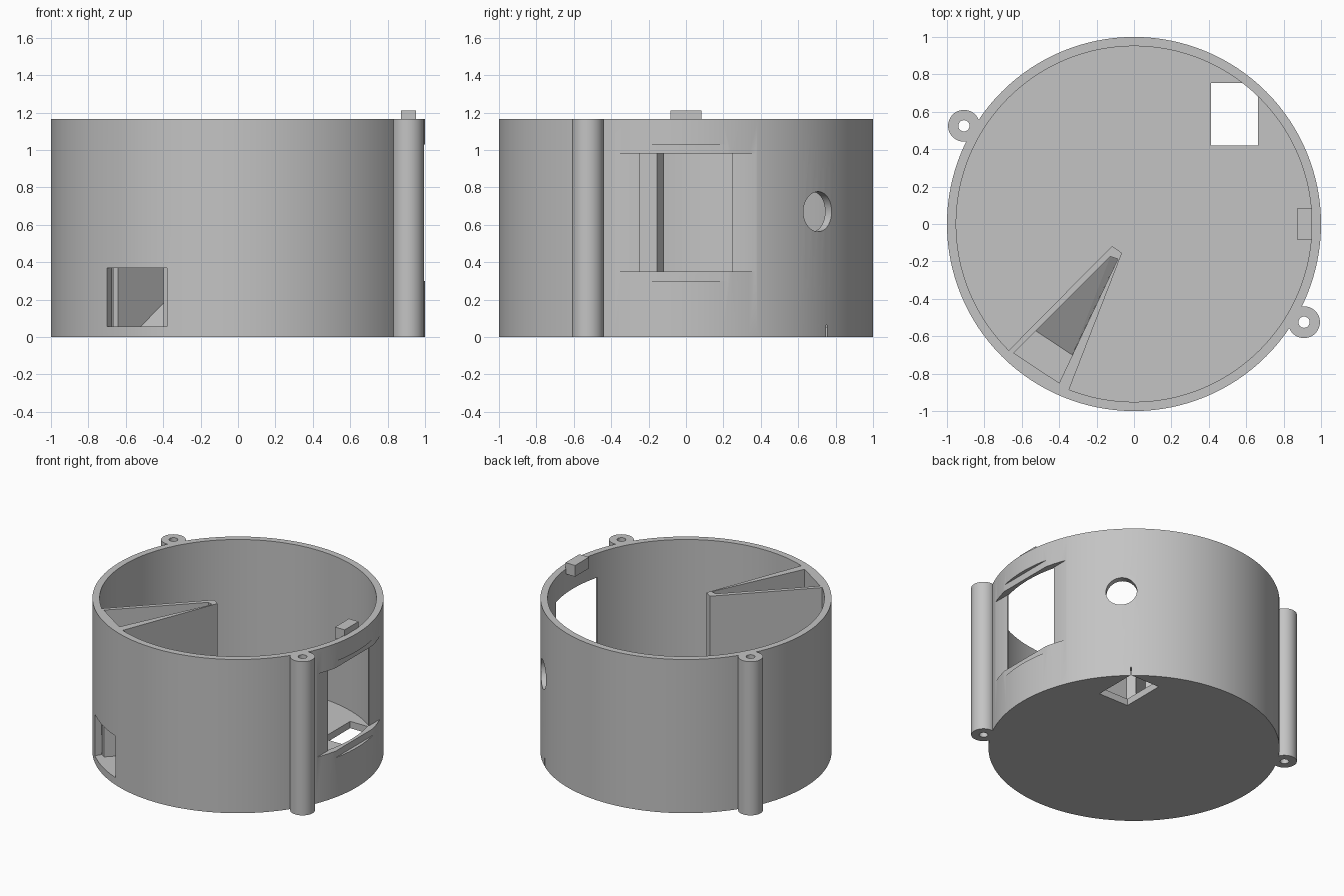
import bpy, bmesh, math
from mathutils import Vector, Matrix

if "Cube" in bpy.data.objects:
    bpy.data.objects.remove(bpy.data.objects["Cube"], do_unlink=True)

H = 1.165        # height of the drum
R_IN = 0.951     # inside radius
FLOOR = 0.052    # floor thickness

grey = bpy.data.materials.new("plain_grey")
grey.use_nodes = True
grey.diffuse_color = (0.55, 0.55, 0.55, 1)
grey.node_tree.nodes["Principled BSDF"].inputs["Base Color"].default_value = (0.55, 0.55, 0.55, 1)


def make(name, bm):
    bmesh.ops.recalc_face_normals(bm, faces=bm.faces)
    mesh = bpy.data.meshes.new(name)
    bm.to_mesh(mesh)
    bm.free()
    mesh.materials.append(grey)
    ob = bpy.data.objects.new(name, mesh)
    bpy.context.collection.objects.link(ob)
    return ob


def cylinder(name, r, z0, z1, x=0, y=0, sides=128):
    bm = bmesh.new()
    bmesh.ops.create_cone(bm, cap_ends=True, segments=sides, radius1=r, radius2=r, depth=z1 - z0,
                          matrix=Matrix.Translation((x, y, (z0 + z1) / 2)))
    return make(name, bm)


def prism(name, outline, z0, z1):
    bm = bmesh.new()
    face = bm.faces.new([bm.verts.new((x, y, z0)) for x, y in outline])
    ext = bmesh.ops.extrude_face_region(bm, geom=[face])
    top = [v for v in ext["geom"] if isinstance(v, bmesh.types.BMVert)]
    bmesh.ops.translate(bm, verts=top, vec=(0, 0, z1 - z0))
    return make(name, bm)


def box(name, x0, x1, y0, y1, z0, z1):
    return prism(name, [(x0, y0), (x1, y0), (x1, y1), (x0, y1)], z0, z1)


def cut(ob, *cutters):
    bpy.context.view_layer.objects.active = ob
    for c in cutters:
        c.hide_render = True
        mod = ob.modifiers.new("cut", "BOOLEAN")
        mod.operation, mod.solver, mod.object = "DIFFERENCE", "EXACT", c
        bpy.ops.object.modifier_apply(modifier=mod.name)


def remove(*obs):
    for ob in obs:
        bpy.data.objects.remove(ob, do_unlink=True)


# Chute outline: two walls fanning out from a blunt tip to the drum wall
out = Vector((-0.55, -0.84)).normalized()
side = Vector((-out.y, out.x))
tip_a, tip_b = (-0.118, -0.118), (-0.064, -0.155)
end_a, end_b = Vector((-0.668, -0.674)), Vector((-0.348, -0.887))
in_tip_a, in_tip_b = (-0.126, -0.174), (-0.086, -0.187)
in_end_a, in_end_b = (-0.642, -0.69), (-0.40, -0.85)

# Outlet at the foot of the chute
chord = out.dot(Vector(in_end_a))
middle = Vector((-0.54, -0.82))
across = side * side.dot(middle)
half = side * 0.192
outlet = prism("outlet_cutter", [across + half + out * chord, across + half + out * 1.2,
                                 across - half + out * 1.2, across - half + out * chord], FLOOR + 0.003, 0.37)

# Drum
drum = cylinder("drum", 1, 0, H)
bore = cylinder("bore_cutter", R_IN, FLOOR, H + 0.2)
panel_seat = box("seat_cutter", 0.927, 1.2, -0.5, 0.5, 0.35, 0.98)
window = box("window_cutter", 0.7, 1.2, -0.248, 0.248, 0.35, 0.98)
flat = box("flat_cutter", 0.975, 1.2, -0.5, 0.5, 0.30, 1.03)
floor_hole = box("floor_hole_cutter", 0.412, 0.662, 0.42, 0.755, -0.2, 0.065)
port = cylinder("port_cutter", 0.107, -0.3, 0.3, sides=64)
port.matrix_world = (Matrix.Translation((0.707, 0.707, 0.67)) @ Matrix.Rotation(math.radians(45), 4, "Z")
                     @ Matrix.Rotation(math.radians(90), 4, "Y"))
bpy.context.view_layer.update()
cut(drum, bore, panel_seat, window, flat, floor_hole, port, outlet)

# Chute walls
chute = prism("chute_walls", [tip_a, end_a, end_a + out * 0.02, end_b + out * 0.02, end_b, tip_b],
              FLOOR - 0.01, H)
hollow = prism("hollow_cutter", [in_tip_a, in_end_a, in_end_b, in_tip_b], -0.1, H + 0.2)
cut(chute, hollow, outlet)
remove(bore, panel_seat, window, flat, floor_hole, port, hollow, outlet)

# Sloping ramp inside the chute
bm = bmesh.new()
foot_a, foot_b = (-0.524, -0.572), (-0.33, -0.70)
points = [(*p, FLOOR) for p in (foot_a, foot_b, in_tip_a, in_tip_b)]
points += [(*p, 0.46) for p in (in_tip_a, in_tip_b)]
bmesh.ops.convex_hull(bm, input=[bm.verts.new(p) for p in points])
make("chute_ramp", bm)

# Screw posts on opposite sides
posts = []
for name, s in (("left_post", 1), ("right_post", -1)):
    post = cylinder(name, 0.085, 0, H, s * 0.909, s * -0.525, 48)
    hole = cylinder("screw_cutter", 0.03, -0.1, H + 0.1, s * 0.909, s * -0.525, 32)
    cut(post, hole)
    remove(hole)
    posts.append(post)

# Locating tab on the rim
box("rim_tab", 0.872, 0.953, -0.083, 0.083, 1.125, 1.21)

# Smooth round parts, sharp edges kept
for ob in [drum] + posts:
    bpy.ops.object.select_all(action="DESELECT")
    ob.select_set(True)
    bpy.context.view_layer.objects.active = ob
    bpy.ops.object.shade_smooth_by_angle(angle=math.radians(30))
